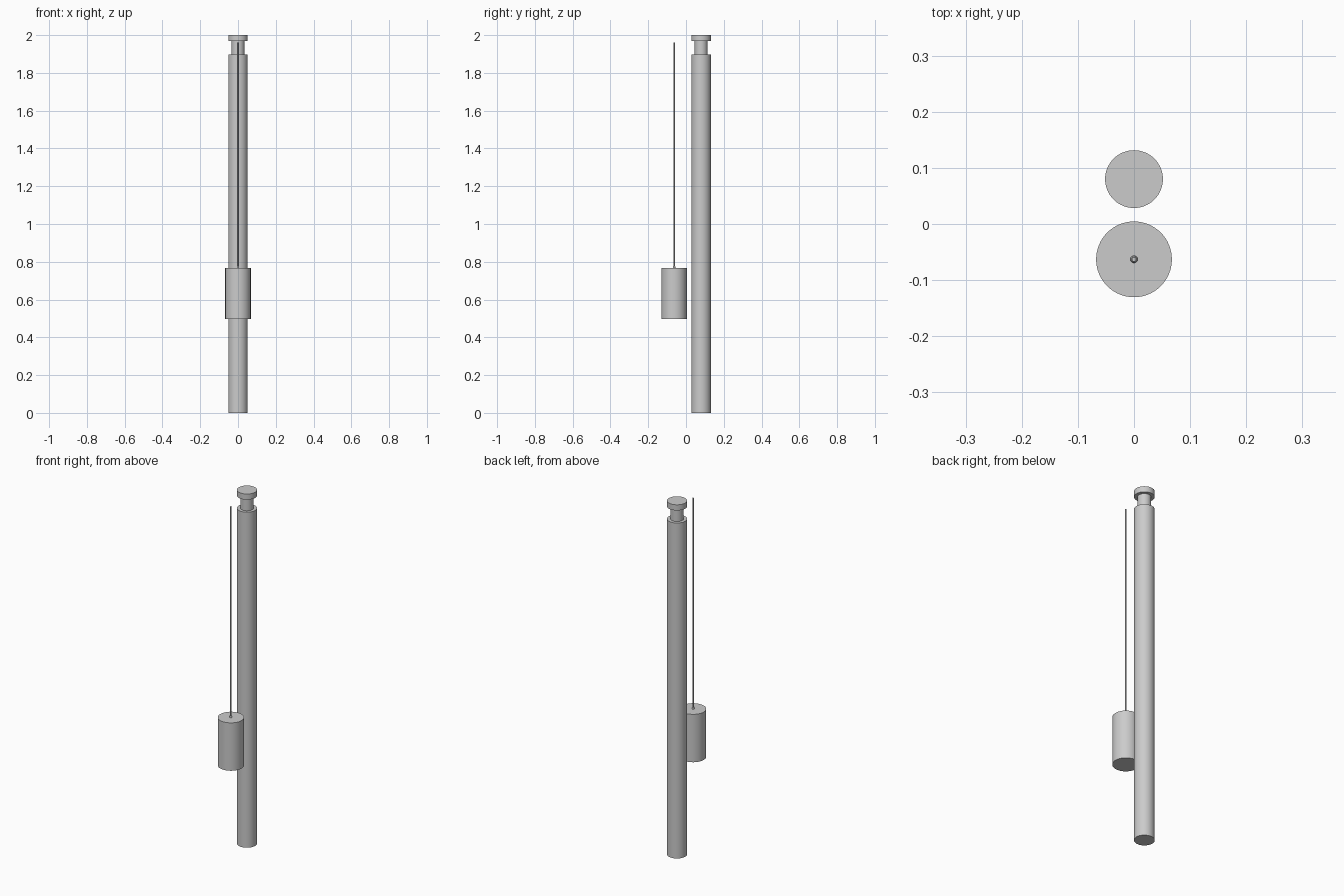
import bpy
import math

if "Cube" in bpy.data.objects:
    bpy.data.objects.remove(bpy.data.objects["Cube"])

grey = bpy.data.materials.new("plain grey")
grey.diffuse_color = (0.6, 0.6, 0.6, 1)
grey.use_nodes = True
grey.node_tree.nodes["Principled BSDF"].inputs["Base Color"].default_value = grey.diffuse_color


def turned(name, profile, y, sides=64):
    """Closed solid turned around a vertical axis from (radius, z) pairs."""
    verts, faces = [], []
    for r, z in profile:
        for i in range(sides):
            a = 2 * math.pi * i / sides
            verts.append((r * math.cos(a), r * math.sin(a), z))
    for k in range(len(profile) - 1):
        for i in range(sides):
            j = (i + 1) % sides
            a, b = k * sides, (k + 1) * sides
            faces.append((a + i, a + j, b + j, b + i))
    faces.append(tuple(reversed(range(sides))))
    top = (len(profile) - 1) * sides
    faces.append(tuple(range(top, top + sides)))
    mesh = bpy.data.meshes.new(name)
    mesh.from_pydata(verts, [], faces)
    mesh.materials.append(grey)
    obj = bpy.data.objects.new(name, mesh)
    obj.location = (0, y, 0)
    bpy.context.collection.objects.link(obj)
    bpy.ops.object.select_all(action='DESELECT')
    obj.select_set(True)
    bpy.context.view_layer.objects.active = obj
    bpy.ops.object.shade_smooth_by_angle(angle=math.radians(30))
    return obj


POLE_Y, WEIGHT_Y = 0.080, -0.063

# Tall pole with a grooved neck and flat cap
turned("pole", [(0.0515, 0), (0.0515, 1.897), (0.034, 1.897),
                (0.034, 1.968), (0.0515, 1.968), (0.0515, 2.0)], POLE_Y)

# Hanging cylindrical weight
turned("weight", [(0.0675, 0.497), (0.0675, 0.768)], WEIGHT_Y)

# Thin cord with a small knot where it meets the weight
turned("cord", [(0.004, 0.76), (0.004, 1.96)], WEIGHT_Y, 16)
turned("cord_knot", [(0.0045, 0.764), (0.0065, 0.769),
                     (0.0065, 0.773), (0.0045, 0.777)], WEIGHT_Y, 24)
